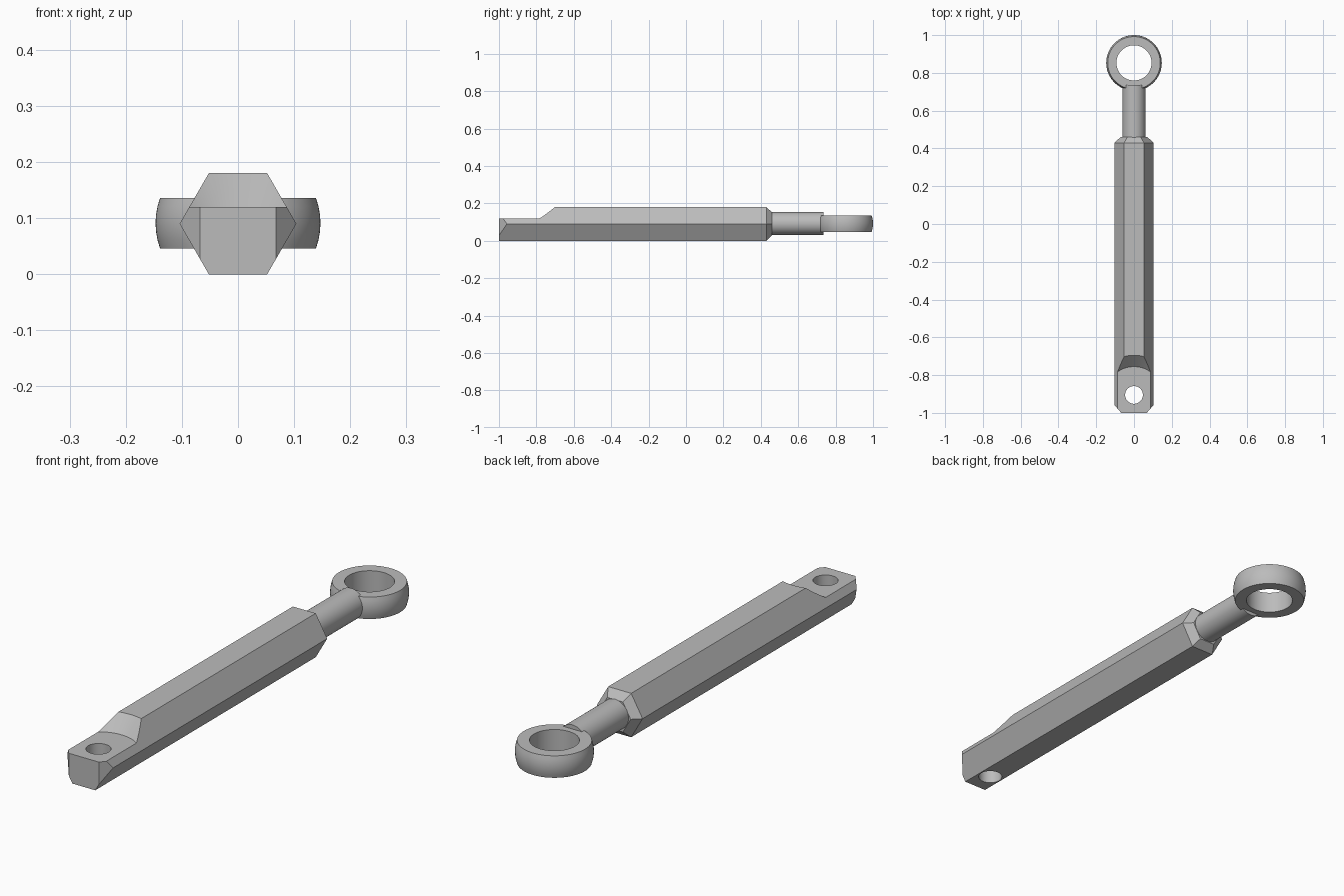
import bpy, bmesh
from math import cos, sin, pi, radians
from mathutils import Vector

cube = bpy.data.objects.get("Cube")
if cube:
    bpy.data.objects.remove(cube, do_unlink=True)

AXIS_Z = 0.09        # height of the rod's centre line
PIN_Y = -0.905       # centre of the pin hole
EYE_Y = 0.853        # centre of the eye

steel = bpy.data.materials.new("grey steel")
steel.use_nodes = True
grey = (0.5, 0.5, 0.5, 1)
steel.diffuse_color = grey
steel.node_tree.nodes["Principled BSDF"].inputs["Base Color"].default_value = grey


def revolve(name, profile, sides, origin, axis, closed=False):
    """Sweep (radius, distance along axis) points around the y or z axis."""
    bm = bmesh.new()
    rings = []
    for r, d in profile:
        ring = []
        for i in range(sides):
            u, v = r * cos(2 * pi * i / sides), r * sin(2 * pi * i / sides)
            offset = Vector((u, d, v)) if axis == "y" else Vector((u, v, d))
            ring.append(bm.verts.new(Vector(origin) + offset))
        rings.append(ring)
    pairs = list(zip(rings, rings[1:]))
    if closed:
        pairs.append((rings[-1], rings[0]))
    else:
        bm.faces.new(rings[0])
        bm.faces.new(rings[-1])
    for a, b in pairs:
        for i in range(sides):
            j = (i + 1) % sides
            bm.faces.new((a[i], a[j], b[j], b[i]))
    bmesh.ops.recalc_face_normals(bm, faces=bm.faces)
    mesh = bpy.data.meshes.new(name)
    bm.to_mesh(mesh)
    bm.free()
    mesh.materials.append(steel)
    obj = bpy.data.objects.new(name, mesh)
    bpy.context.collection.objects.link(obj)
    return obj


def activate(obj):
    bpy.ops.object.select_all(action="DESELECT")
    obj.select_set(True)
    bpy.context.view_layer.objects.active = obj


def cut(obj, cutter):
    mod = obj.modifiers.new("cut", "BOOLEAN")
    mod.operation = "DIFFERENCE"
    mod.solver = "EXACT"
    mod.object = cutter
    activate(obj)
    bpy.ops.object.modifier_apply(modifier=mod.name)
    bpy.data.objects.remove(cutter, do_unlink=True)


# Hexagonal bar, tapered at the back
bar = revolve("hex_bar", [(0.104, -1), (0.104, 0.43), (0.071, 0.46)], 6,
              (0, 0, AXIS_Z), "y")

# Bevelled vertical corners at the front end
bm = bmesh.new()
bm.from_mesh(bar.data)
for side in (-1, 1):
    bmesh.ops.bisect_plane(bm, geom=bm.verts[:] + bm.edges[:] + bm.faces[:],
                           plane_co=(side * 0.068, -1, 0),
                           plane_no=(side, -0.85, 0), clear_outer=True)
    bmesh.ops.holes_fill(bm, edges=[e for e in bm.edges if e.is_boundary])
bmesh.ops.recalc_face_normals(bm, faces=bm.faces)
bm.to_mesh(bar.data)
bm.free()

# Conical seat around the pin, then the pin hole
cut(bar, revolve("seat_cutter", [(0.15, 0.12), (0.25, 0.22)], 96, (0, PIN_Y, 0), "z"))
cut(bar, revolve("pin_cutter", [(0.047, -0.1), (0.047, 0.3)], 48, (0, PIN_Y, 0), "z"))

# Round shank
shank = revolve("shank", [(0.061, 0.44), (0.061, 0.735)], 48, (0, 0, AXIS_Z + 0.002), "y")

# Eye ring with a gently barrelled rim
half = 0.045
rim = [(0.147 - 0.008 * t * t, half * t) for t in (-1, -0.67, -0.33, 0, 0.33, 0.67, 1)]
eye = revolve("eye_ring", rim + [(0.093, half), (0.093, -half)], 72,
              (0, EYE_Y, AXIS_Z + 0.001), "z", closed=True)
# Clear the part of the shank that would reach into the eye
cut(shank, revolve("eye_cutter", [(0.1, -0.1), (0.1, 0.3)], 48, (0, EYE_Y, 0), "z"))

for obj in (bar, shank, eye):
    activate(obj)
    bpy.ops.object.shade_smooth_by_angle(angle=radians(25))
